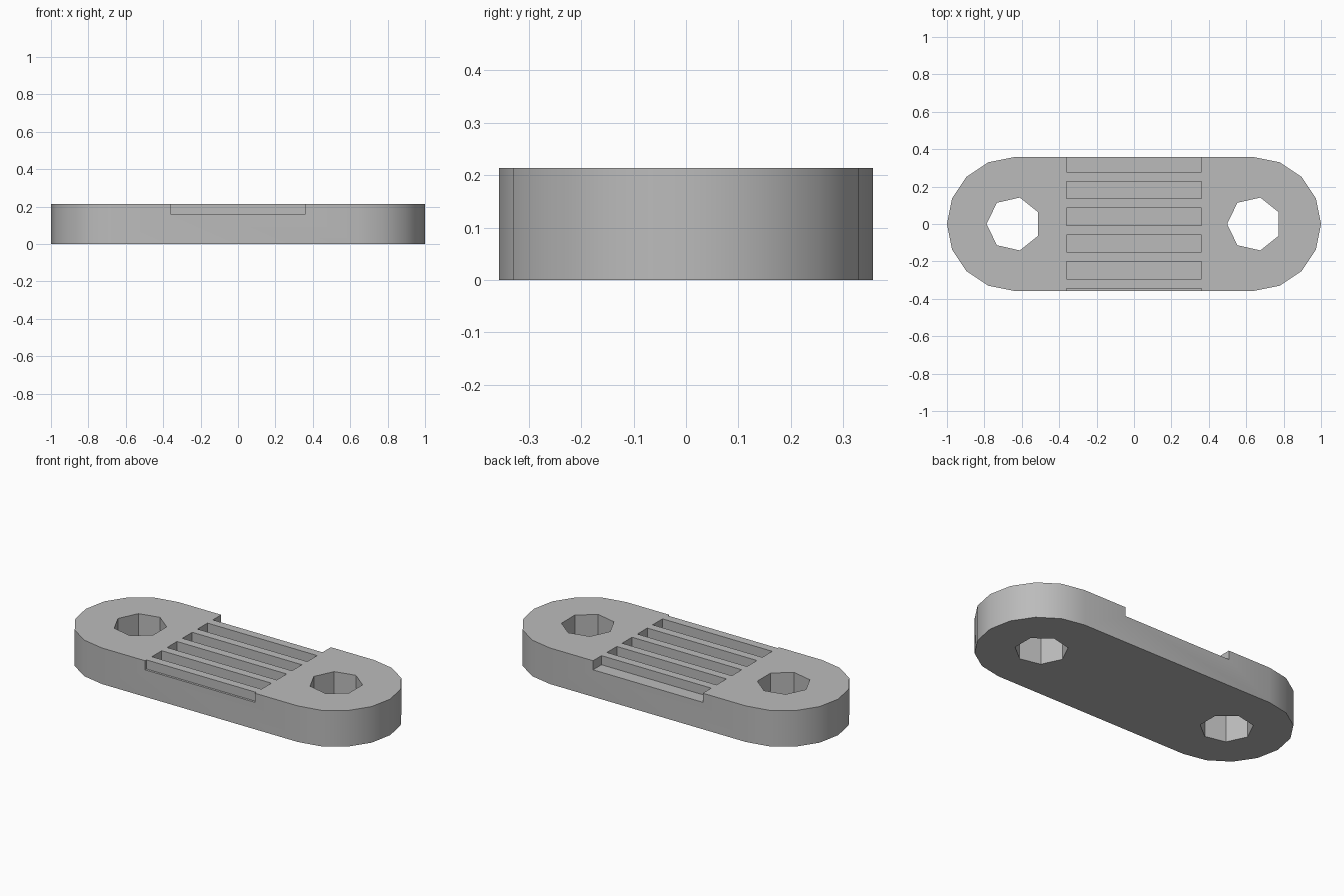
import bpy
import bmesh
from math import cos, sin, pi, radians

if "Cube" in bpy.data.objects:
    bpy.data.objects.remove(bpy.data.objects["Cube"], do_unlink=True)

HEIGHT = 0.214
RADIUS = 0.357        # rounded ends
CENTRE = 0.643        # distance of the end centres from the middle
HOLE = 0.145
SLOT_X = 0.36         # half length of the slots
SLOT_FLOOR = 0.16
SLOT_WIDTH = 0.093
PITCH = 0.143

grey = bpy.data.materials.new("grey")
grey.use_nodes = True
grey.diffuse_color = (0.5, 0.5, 0.5, 1)
grey.node_tree.nodes["Principled BSDF"].inputs["Base Color"].default_value = grey.diffuse_color


def prism(bm, outline, z0, z1):
    """Extrude a counter-clockwise outline from z0 to z1."""
    base = bm.faces.new([bm.verts.new((x, y, z0)) for x, y in outline])
    top = bmesh.ops.extrude_face_region(bm, geom=[base])["geom"]
    moved = [v for v in top if isinstance(v, bmesh.types.BMVert)]
    bmesh.ops.translate(bm, verts=moved, vec=(0, 0, z1 - z0))


def arc(cx, radius, start, sweep, steps, count):
    angles = [start + sweep * i / steps for i in range(count)]
    return [(cx + radius * cos(a), radius * sin(a)) for a in angles]


def finish(name, bm):
    bmesh.ops.recalc_face_normals(bm, faces=bm.faces[:])
    mesh = bpy.data.meshes.new(name)
    bm.to_mesh(mesh)
    bm.free()
    mesh.materials.append(grey)
    obj = bpy.data.objects.new(name, mesh)
    bpy.context.collection.objects.link(obj)
    return obj


# Plate with two rounded ends
bm = bmesh.new()
prism(bm, arc(CENTRE, RADIUS, -pi / 2, pi, 8, 9)
      + arc(-CENTRE, RADIUS, pi / 2, pi, 8, 9), 0, HEIGHT)
plate = finish("link_plate", bm)

# Seven-sided through holes and the row of grip slots
bm = bmesh.new()
for side in (-1, 1):
    prism(bm, arc(side * CENTRE, HOLE, pi, 2 * pi, 7, 7), -0.1, HEIGHT + 0.1)
for i in range(6):
    y1 = 0.371 - i * PITCH
    y0 = y1 - SLOT_WIDTH
    prism(bm, [(-SLOT_X, y0), (SLOT_X, y0), (SLOT_X, y1), (-SLOT_X, y1)],
          SLOT_FLOOR, HEIGHT + 0.1)
cutter = finish("hole_and_slot_cutter", bm)
cutter.hide_render = True

# Cut the openings
cut = plate.modifiers.new("openings", "BOOLEAN")
cut.operation = "DIFFERENCE"
cut.solver = "EXACT"
cut.object = cutter
bpy.ops.object.select_all(action="DESELECT")
bpy.context.view_layer.objects.active = plate
plate.select_set(True)
bpy.ops.object.modifier_apply(modifier=cut.name)
bpy.data.objects.remove(cutter, do_unlink=True)

# Smooth round ends, crisp rims and holes
bpy.ops.object.shade_smooth_by_angle(angle=radians(30))
